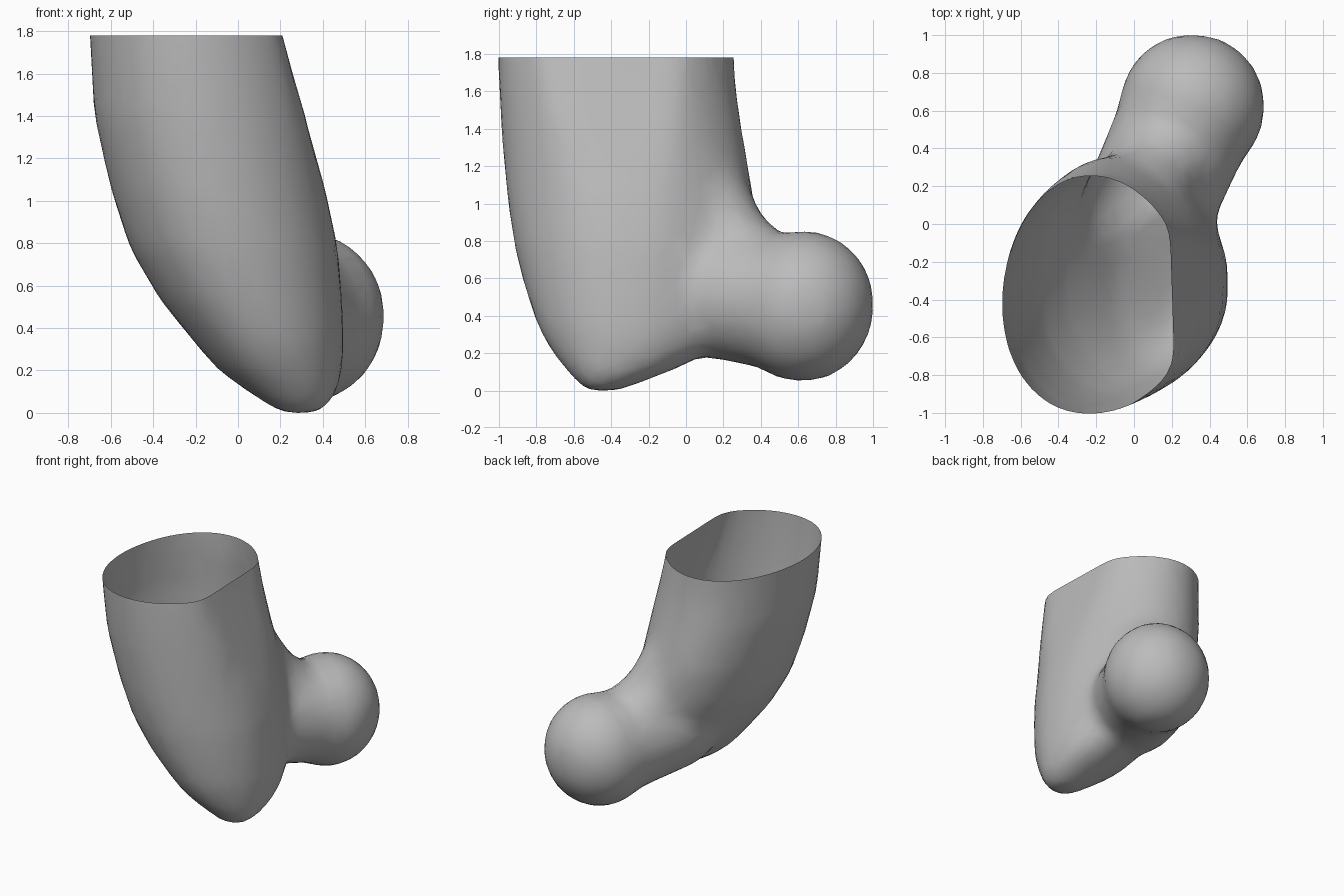
import bpy, bmesh, math
from mathutils import Vector, Matrix

cube = bpy.data.objects.get("Cube")
if cube:
    bpy.data.objects.remove(cube, do_unlink=True)

TOP = 1.78
SIDES = 40
# Shaft sections: height, left x, right x, front y, back y
SECTIONS = [
    (-0.01, 0.20, 0.39, -0.55, -0.36), (0.05, 0.11, 0.45, -0.60, -0.20),
    (0.12, 0.01, 0.48, -0.66, -0.02), (0.20, -0.10, 0.49, -0.72, 0.12),
    (0.32, -0.20, 0.50, -0.79, 0.22), (0.53, -0.37, 0.49, -0.86, 0.30),
    (0.77, -0.51, 0.47, -0.92, 0.36), (1.05, -0.60, 0.41, -0.96, 0.36),
    (1.40, -0.68, 0.31, -0.99, 0.30), (1.60, -0.69, 0.25, -1.00, 0.27),
    (1.78, -0.70, 0.20, -1.01, 0.26), (2.05, -0.71, 0.13, -1.01, 0.25),
]


def ring(bm, section):
    """Oval section, fuller at front left, with its +x side flat near the rim."""
    z, x0, x1, y0, y1 = section
    height = min(max((z - 1.0) / (TOP - 1.0), 0), 1)
    rx = (x1 - x0) / (1.98 - 0.19 * height)
    cx, cy, ry = x0 + rx, (y0 + y1) / 2, (y1 - y0) / 2
    verts = []
    for i in range(SIDES):
        a = math.tau * i / SIDES
        c, s = math.cos(a), math.sin(a)
        r = 1 - 0.05 * math.sin(2 * a) * (c + s) / math.sqrt(2)
        x = min(cx + r * rx * c, x1 - 0.04 * s * rx)
        verts.append(bm.verts.new((x, cy + r * ry * s, z)))
    return verts


def ball(bm, centre, radius, shape=Matrix.Identity(4)):
    bmesh.ops.create_icosphere(bm, subdivisions=4, radius=radius,
                               matrix=Matrix.Translation(centre) @ shape)


def ball_row(bm, start, end, r0, r1, count=11):
    """Row of overlapping balls that acts as a tapered, rounded rod."""
    for i in range(count):
        t = i / (count - 1)
        ball(bm, start.lerp(end, t), r0 + (r1 - r0) * t)


bm = bmesh.new()
# Shaft
rings = [ring(bm, s) for s in SECTIONS]
for a, b in zip(rings, rings[1:]):
    for i in range(SIDES):
        j = (i + 1) % SIDES
        bm.faces.new((a[i], a[j], b[j], b[i]))
bm.faces.new(rings[0][::-1])
bm.faces.new(rings[-1])

# Neck flaring into the head
root, centre = Vector((0.07, 0.08, 0.53)), Vector((0.31, 0.625, 0.445))
ball_row(bm, root, centre, 0.35, 0.365)

# Head, slightly flattened along the neck and across it
axis = (centre - root).normalized()
across = axis.cross(Vector((0, 0, 1))).normalized()
ball(bm, centre, 0.41, Matrix.Scale(0.94, 4, axis) @ Matrix.Scale(0.95, 4, across))

# Curved fillet from the back of the shaft down onto the neck
bend = Vector((0.09, 0.21, 0.77))
ball_row(bm, Vector((0.0, 0.09, 1.02)), bend, 0.25, 0.25)
ball_row(bm, bend, Vector((0.21, 0.42, 0.55)), 0.25, 0.28)

mesh = bpy.data.meshes.new("bone_shaft_and_head")
bm.to_mesh(mesh)
bm.free()
bone = bpy.data.objects.new("bone_shaft_and_head", mesh)
bpy.context.collection.objects.link(bone)

# Fuse the parts and blend the joints
fuse = bone.modifiers.new("fuse", 'REMESH')
fuse.mode = 'VOXEL'
fuse.voxel_size = 0.035
blend = bone.modifiers.new("blend", 'SMOOTH')
blend.factor = 0.5
blend.iterations = 28
reduce = bone.modifiers.new("reduce", 'DECIMATE')
reduce.ratio = 0.16
graph = bpy.context.evaluated_depsgraph_get()
fused = bpy.data.meshes.new_from_object(bone.evaluated_get(graph))
bone.modifiers.clear()

# Rest the tip on the ground, then cut the shaft off level, open and hollow
bm = bmesh.new()
bm.from_mesh(fused)
low = min(v.co.z for v in bm.verts)
bmesh.ops.translate(bm, verts=bm.verts[:], vec=(0, 0, -low))
bmesh.ops.bisect_plane(bm, geom=bm.verts[:] + bm.edges[:] + bm.faces[:],
                       plane_co=(0, 0, TOP), plane_no=(0, 0, 1), clear_outer=True)
bm.to_mesh(fused)
bm.free()
bone.data = fused

grey = bpy.data.materials.new("grey")
grey.use_nodes = True
colour = (0.5, 0.5, 0.5, 1)
grey.diffuse_color = colour
grey.node_tree.nodes["Principled BSDF"].inputs["Base Color"].default_value = colour
fused.materials.clear()
fused.materials.append(grey)

bpy.context.view_layer.objects.active = bone
bone.select_set(True)
bpy.ops.object.shade_smooth_by_angle(angle=math.radians(50))
